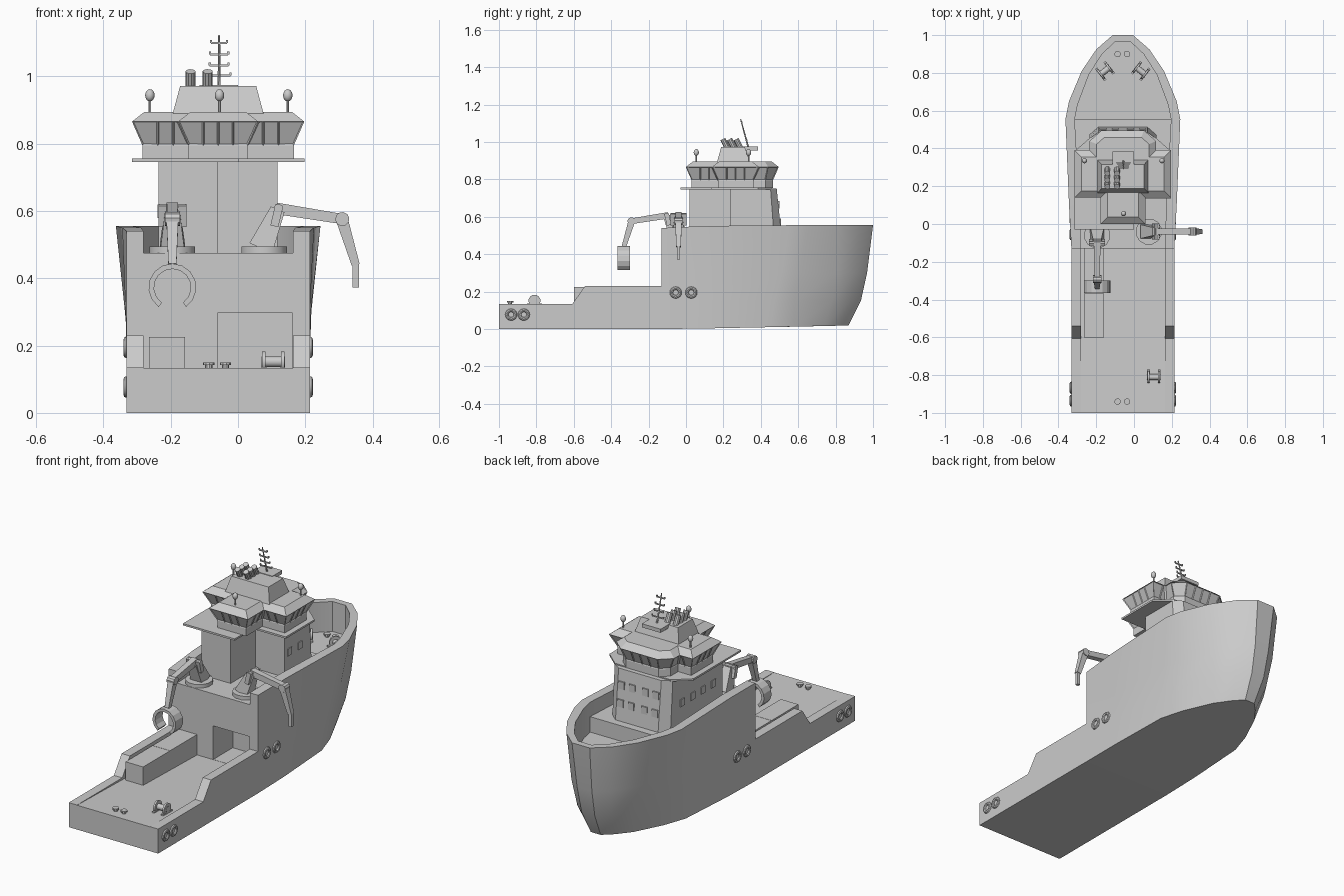
import bpy, bmesh, math
from mathutils import Vector, Matrix

if "Cube" in bpy.data.objects:
    bpy.data.objects.remove(bpy.data.objects["Cube"])

CX = -0.059  # ship centreline


def finish(name, bm, smooth=False):
    bmesh.ops.recalc_face_normals(bm, faces=bm.faces)
    me = bpy.data.meshes.new(name)
    bm.to_mesh(me)
    bm.free()
    ob = bpy.data.objects.new(name, me)
    bpy.context.collection.objects.link(ob)
    if smooth:
        bpy.ops.object.select_all(action='DESELECT')
        ob.select_set(True)
        bpy.context.view_layer.objects.active = ob
        bpy.ops.object.shade_smooth_by_angle(angle=math.radians(32))
    return ob


def loft_bm(rings, closed=True, caps=True):
    bm = bmesh.new()
    vs = [[bm.verts.new(p) for p in r] for r in rings]
    n = len(vs[0])
    bands = []
    for a, b in zip(vs, vs[1:]):
        bands.append([bm.faces.new((a[i], a[(i + 1) % n], b[(i + 1) % n], b[i]))
                      for i in range(n if closed else n - 1)])
    if caps:
        bm.faces.new(vs[0][::-1])
        bm.faces.new(vs[-1])
    return bm, vs, bands


def prism(name, outline, z0, z1, top=None):
    return finish(name, loft_bm([[(x, y, z0) for x, y in outline],
                                 [(x, y, z1) for x, y in (top or outline)]])[0])


def box(name, x0, x1, y0, y1, z0, z1):
    return prism(name, [(x0, y0), (x1, y0), (x1, y1), (x0, y1)], z0, z1)


def side_profile(name, x0, x1, yz):
    return finish(name, loft_bm([[(x, y, z) for y, z in yz] for x in (x0, x1)])[0])


def beam(name, p, q, r1, r2=None, sides=4):
    p, q = Vector(p), Vector(q)
    d = q - p
    bm = bmesh.new()
    k = math.sqrt(2) if sides == 4 else 1
    m = Matrix.Translation((p + q) / 2) @ d.to_track_quat('Z', 'Y').to_matrix().to_4x4() @ Matrix.Rotation(math.pi / 4, 4, 'Z')
    bmesh.ops.create_cone(bm, cap_ends=True, segments=sides, radius1=r1 * k,
                          radius2=(r1 if r2 is None else r2) * k, depth=d.length, matrix=m)
    return finish(name, bm, sides > 4)


def mirrored(half):
    return [(CX + x, y) for x, y in half] + [(CX - x, y) for x, y in reversed(half)]


def offset(pts, d):
    out = []
    for i, p in enumerate(pts):
        a, b, c = Vector(pts[i - 1]), Vector(p), Vector(pts[(i + 1) % len(pts)])
        e, f = (b - a).normalized(), (c - b).normalized()
        n, m = Vector((e.y, -e.x)), Vector((f.y, -f.x))
        out.append(tuple(b + (n + m) * d / (1 + n.dot(m))))
    return out


# Forward hull: waterlines from keel to rim, then down inside the bulwark
inner = [(.222, -.13), (.23, .1), (.255, .555), (.24, .63), (.18, .79), (.11, .9), (.04, .965)]
rows = [
    ([(.2725, -.13), (.27, .1), (.255, .45), (.215, .58), (.14, .74), (.08, .82), (.03, .87)],
     [0, .003, .01, .013, .016, .018, .02]),
    ([(.2725, -.13), (.272, .1), (.265, .47), (.24, .58), (.17, .78), (.105, .88), (.04, .935)], [.15] * 7),
    ([(.2725, -.13), (.275, .1), (.277, .51), (.255, .61), (.19, .8), (.12, .91), (.045, .968)], [.3] * 7),
    ([(.2725, -.13), (.285, .1), (.304, .555), (.285, .65), (.218, .81), (.14, .925), (.054, 1)],
     [.54, .551] + [.555] * 5),
    (inner, [.54, .551] + [.555] * 5),
    (inner, [.39] * 7)]
rings = [[(x, y, z) for (x, y), z in zip(mirrored(h), zs + zs[::-1])] for h, zs in rows]
bm, vs, _ = loft_bm(rings, closed=False)
bm.faces.new([r[0] for r in vs] + [r[-1] for r in reversed(vs)])
hull = finish("forward_hull", bm, True)
cutter = box("garage_cutter", -.06, .16, -.2, .04, .113, .298)
mod = hull.modifiers.new("garage", 'BOOLEAN')
mod.object, mod.solver = cutter, 'EXACT'
bpy.context.view_layer.objects.active = hull
bpy.ops.object.modifier_apply(modifier=mod.name)
bpy.data.objects.remove(cutter)
prism("main_deck", mirrored(inner[:3]), .388, .475)

# Aft hull with sloping work deck and stepped side rails
side_profile("aft_hull", CX - .222, CX + .222, [(-1, 0), (-.13, 0), (-.13, .112), (-1, .134)])
for s in (-1, 1):
    side_profile("side_rail", CX + s * .222, CX + s * .2725,
                 [(-1, 0), (-.13, 0), (-.13, .23), (-.54, .23), (-.607, .135), (-1, .135)])
box("cargo_box_aft", -.265, -.158, -.6, -.367, .11, .225)
box("cargo_box_forward", -.265, -.158, -.365, -.131, .11, .225)

# Tyre fenders on both sides
for s in (-1, 1):
    for y, z in ((-.935, .077), (-.867, .077), (-.055, .195), (.028, .195)):
        sec = []
        for i in range(16):
            a = math.tau * i / 16
            sec.append([(CX + s * .2735 + .008 * math.sin(b), y + (.023 + .009 * math.cos(b)) * math.cos(a),
                         z + (.023 + .009 * math.cos(b)) * math.sin(a)) for b in [math.tau * j / 8 for j in range(8)]])
        finish("tyre_fender", loft_bm(sec + sec[:1], caps=False)[0], True)


# Deck winches and mooring bitts
def winch(x, y, z, ang):
    u, v = Vector((math.cos(ang), math.sin(ang), 0)), Vector((-math.sin(ang), math.cos(ang), 0))
    c = Vector((x, y, z + .026))
    beam("winch_drum", c - u * .035, c + u * .035, .016, sides=12)
    for t in (-.028, .028):
        beam("winch_flange", c + u * (t - .005), c + u * (t + .005), .032, sides=12)
        beam("winch_foot", c + u * t - v * .04 - Vector((0, 0, .022)), c + u * t + v * .04 - Vector((0, 0, .022)), .007)


winch(.105, -.81, .126, 0)
winch(CX - .095, .81, .39, math.radians(38))
winch(CX + .095, .81, .39, math.radians(-38))
for y, z in ((-.94, .13), (.9, .388)):
    for x in (-.087, -.037):
        beam("bitt_post", (x, y, z), (x, y, z + .016), .011, sides=10)
        beam("bitt_cap", (x, y, z + .012), (x, y, z + .02), .017, sides=10)

# Accommodation tower, L-shaped in plan with a raked chamfered front
def tower_plan(yc, yf):
    return [(CX + x, y) for x, y in [(-.177, .02), (0, .02), (0, .235), (.177, .235), (.177, yc),
                                     (.13, yf), (-.13, yf), (-.177, yc)]]


prism("tower", tower_plan(.472, .513), .475, .75, tower_plan(.452, .485))
for z in (.57, .665):
    yf = .513 - .028 * (z - .475) / .275
    for x in (-.105, -.04, .04, .105):
        box("front_window", CX + x - .018, CX + x + .018, yf - .008, yf + .005, z - .02, z + .02)
for s, ys in ((-1, (.1, .19, .28, .37)), (1, (.28, .37))):
    for y in ys:
        box("side_window", CX + s * .177 - .004, CX + s * .177 + .004, y - .018, y + .018, .58, .62)

# Bridge walkway slab and bridge with flared window band
prism("bridge_walkway", [(CX + x, y) for x, y in [(-.256, -.03), (.06, -.03), (.06, .135), (.256, .135), (.256, .385),
                                                  (.17, .46), (-.17, .46), (-.256, .385)]], .746, .756)
plan = mirrored([(.088, .03), (.088, .17), (.225, .17), (.225, .36), (.145, .36), (.145, .425), (.1, .465)])
fine = []
for i, p in enumerate(plan):
    a, b = Vector(p), Vector(plan[(i + 1) % len(plan)])
    n = max(1, round((b - a).length / .048))
    fine += [tuple(a.lerp(b, k / n)) for k in range(n)]
bm, _, bands = loft_bm([[(x, y, z) for x, y in offset(fine, d)] for z, d in
                        ((.755, 0), (.795, 0), (.866, .031), (.895, -.006))])
bmesh.ops.recalc_face_normals(bm, faces=bm.faces)
bmesh.ops.inset_individual(bm, faces=bands[1], thickness=.005, depth=-.004)
finish("bridge", bm)

# Top house, exhaust pipes, mast and domes
prism("top_house", mirrored([(.135, .165), (.135, .34)]), .89, .972, mirrored([(.113, .188), (.113, .315)]))
for x in (-.141, -.09):
    for y in (.215, .25, .285):
        beam("exhaust_pipe", (x, y + .01, .96), (x, y - .018, 1.015), .015, sides=10)
box("mast_base", -.115, .0, .3, .385, .955, .975)
foot, tip = Vector((-.056, .335, .965)), Vector((-.056, .292, 1.122))
beam("mast", foot, tip, .005, .003, sides=6)
for z, w in ((1.003, .034), (1.032, .028), (1.065, .027), (1.1, .024)):
    c = foot.lerp(tip, (z - foot.z) / (tip.z - foot.z))
    beam("mast_crossbar", c - Vector((w, 0, 0)), c + Vector((w, 0, 0)), .003)
    for s in (-1, 1):
        e = c + Vector((s * w, 0, 0))
        beam("mast_lamp", e, e + Vector((0, 0, .009)), .003)
for x, y in ((-.262, .335), (.148, .335), (-.055, .055)):
    beam("dome_stalk", (x, y, .89), (x, y, .938), .004, sides=6)
    bm = bmesh.new()
    bmesh.ops.create_uvsphere(bm, u_segments=12, v_segments=8, radius=.014,
                              matrix=Matrix.Translation((x, y, .944)) @ Matrix.Diagonal((1, 1, 1.3, 1)))
    finish("dome", bm, True)


# Deck cranes
def crane(x, y, dx, dy):
    def at(u, z, v=0):
        return (x + dx * u - dy * v, y + dy * u + dx * v, z)
    beam("crane_base", at(0, .47), at(0, .495), .07, sides=12)
    beam("crane_column", at(-.01, .49), at(.04, .605), .037, .022)
    for v in (-.03, .03):
        beam("crane_bracket", at(.03, .555, v), at(.045, .618, v), .012)
    beam("crane_pivot", at(.042, .608, -.04), at(.042, .608, .04), .013, sides=10)
    beam("crane_boom", at(.035, .608), at(.24, .575), .017, .015)
    beam("crane_elbow", at(.232, .576, -.022), at(.232, .576, .022), .021, sides=10)
    beam("crane_jib", at(.23, .578), at(.272, .44), .018, .012)
    beam("crane_tip", at(.272, .45), at(.272, .372), .009)


crane(-.195, -.06, 0, -1)
crane(.078, -.04, 1, 0)

# Claw grab: a ring open at the bottom
arc = []
for i in range(13):
    a = math.radians(-55 + 290 * i / 12)
    arc.append([(-.195 + r * math.cos(a), y, .373 + r * math.sin(a))
                for r, y in ((.055, -.365), (.071, -.365), (.071, -.3), (.055, -.3))])
finish("claw_grab", loft_bm(arc)[0])
# The grab crane carries the claw instead of a hanging tip
bpy.data.objects.remove(bpy.data.objects["crane_tip"])
